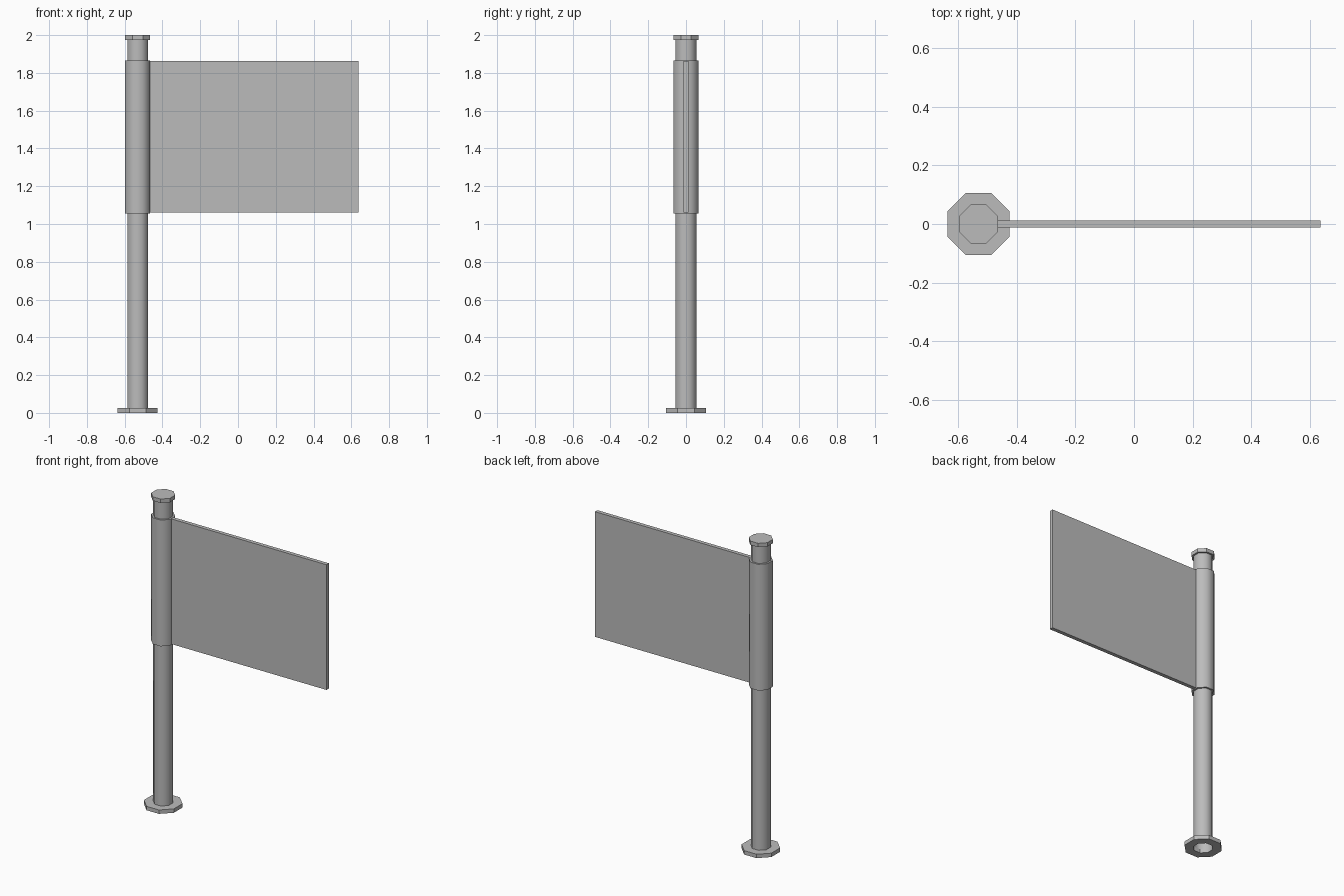
import bpy
import math

cube = bpy.data.objects.get("Cube")
if cube:
    bpy.data.objects.remove(cube, do_unlink=True)

POLE_X = -0.531
SIDES = 8

grey = bpy.data.materials.new("plain grey")
grey.use_nodes = True
colour = (0.5, 0.5, 0.5, 1)
grey.diffuse_color = colour
grey.node_tree.nodes["Principled BSDF"].inputs["Base Color"].default_value = colour


def add_part(name, verts, faces, smooth=False):
    mesh = bpy.data.meshes.new(name)
    mesh.from_pydata(verts, [], faces)
    mesh.materials.append(grey)
    obj = bpy.data.objects.new(name, mesh)
    bpy.context.collection.objects.link(obj)
    if smooth:
        bpy.ops.object.select_all(action="DESELECT")
        obj.select_set(True)
        bpy.context.view_layer.objects.active = obj
        bpy.ops.object.shade_smooth_by_angle(angle=math.radians(50))
    return obj


def octagon_part(name, profile, closed=False, cap_top=False, smooth=False):
    """Sweep (apothem, height) points around the pole axis, flats on the axes."""
    verts, faces = [], []
    for apothem, z in profile:
        r = apothem / math.cos(math.pi / SIDES)
        for i in range(SIDES):
            a = (i + 0.5) * math.tau / SIDES
            verts.append((POLE_X + r * math.cos(a), r * math.sin(a), z))
    rings = len(profile)
    for k in range(rings if closed else rings - 1):
        low, high = k * SIDES, (k + 1) % rings * SIDES
        for i in range(SIDES):
            j = (i + 1) % SIDES
            faces.append((low + i, low + j, high + j, high + i))
    if cap_top:
        faces.append(tuple(range((rings - 1) * SIDES, rings * SIDES)))
    return add_part(name, verts, faces, smooth)


def ring_profile(inner, outer, bottom, top):
    return [(outer, bottom), (outer, top), (inner, top), (inner, bottom)]


# Hollow pole, open at the foot
octagon_part("pole", [(0.055, 0), (0.055, 1.98)], smooth=True)

# Foot plate around the pole
octagon_part("foot_plate", ring_profile(0.055, 0.106, 0, 0.025), closed=True)

# Cap on top of the pole
octagon_part("pole_cap", [(0.055, 1.975), (0.066, 1.975), (0.066, 2.0)], cap_top=True)

# Sleeve that holds the panel, with crisp edges beside the panel
sleeve = octagon_part("panel_sleeve", ring_profile(0.055, 0.066, 1.055, 1.865),
                      closed=True, smooth=True)
sharp = sleeve.data.attributes.get("sharp_edge")
if sharp is None:
    sharp = sleeve.data.attributes.new("sharp_edge", "BOOLEAN", "EDGE")
for edge in sleeve.data.edges:
    a, b = (sleeve.data.vertices[v].co for v in edge.vertices)
    if abs(a.z - b.z) > 0.1 and min(a.x, b.x) > POLE_X + 0.06:
        sharp.data[edge.index].value = True

# Flat sign panel
bpy.ops.mesh.primitive_cube_add(size=1)
panel = bpy.context.object
panel.name = "sign_panel"
panel.data.name = "sign_panel"
left, right, bottom, top = POLE_X + 0.06, 0.637, 1.06, 1.863
for v in panel.data.vertices:
    v.co.x = right if v.co.x > 0 else left
    v.co.y *= 0.025
    v.co.z = top if v.co.z > 0 else bottom
panel.data.materials.append(grey)
